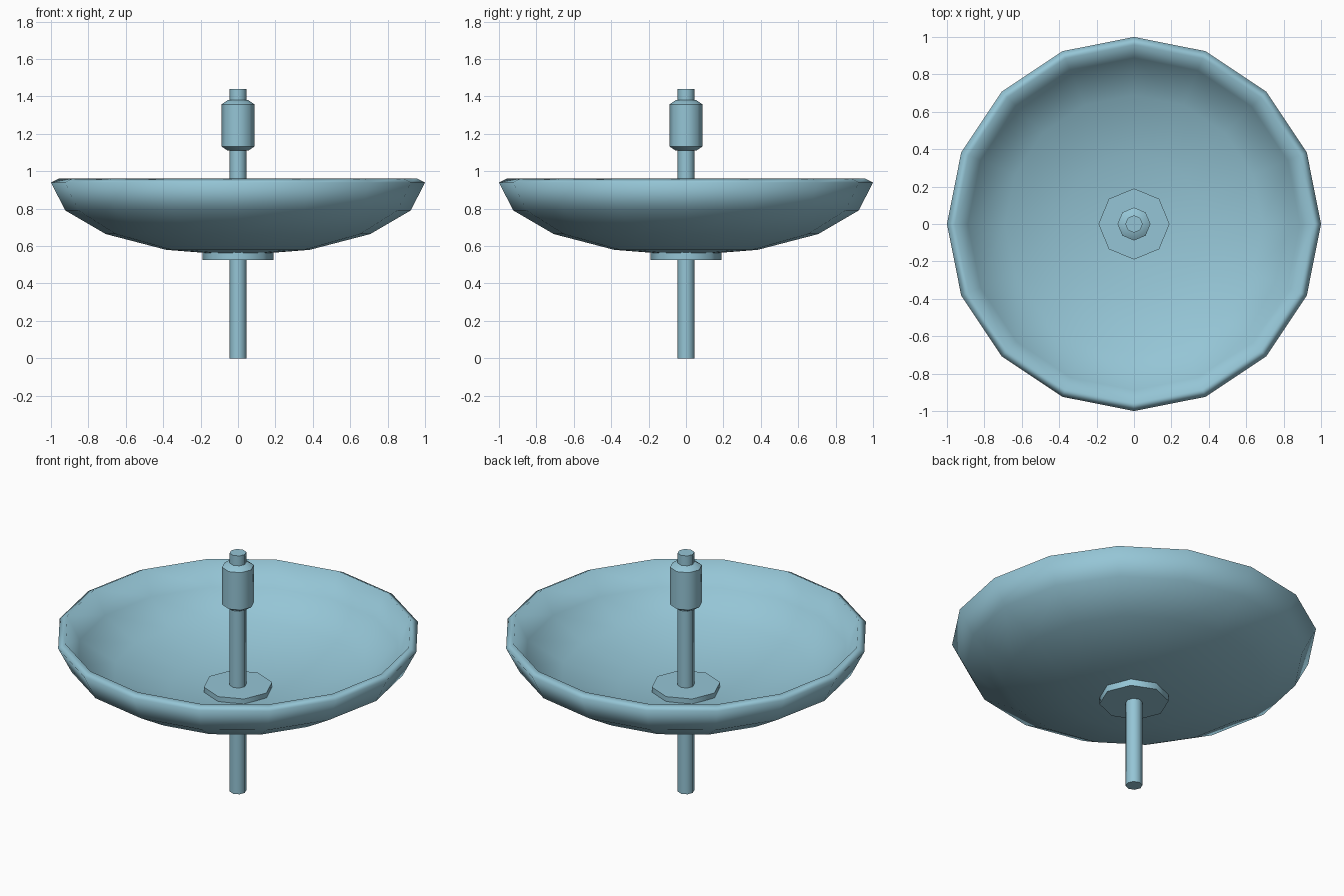
import bpy, math

if "Cube" in bpy.data.objects:
    bpy.data.objects.remove(bpy.data.objects["Cube"])

def lathe(name, profile, sides, angle):
    """Revolve (radius, z) points, bottom to top, about the z axis."""
    verts, rings, faces = [], [], []
    for r, z in profile:
        n = 1 if r == 0 else sides
        rings.append([len(verts) + i for i in range(n)])
        for i in range(n):
            a = 2 * math.pi * i / sides
            verts.append((r * math.cos(a), r * math.sin(a), z))
    for lo, hi in zip(rings, rings[1:]):
        for i in range(sides):
            j = (i + 1) % sides
            if len(lo) == 1:
                faces.append((lo[0], hi[j], hi[i]))
            elif len(hi) == 1:
                faces.append((lo[i], lo[j], hi[0]))
            else:
                faces.append((lo[i], lo[j], hi[j], hi[i]))
    mesh = bpy.data.meshes.new(name)
    mesh.from_pydata(verts, [], faces)
    obj = bpy.data.objects.new(name, mesh)
    bpy.context.collection.objects.link(obj)
    mat = bpy.data.materials.get("pale_blue") or bpy.data.materials.new("pale_blue")
    mat.diffuse_color = (0.30, 0.56, 0.67, 1)
    mat.use_nodes = True
    mat.node_tree.nodes["Principled BSDF"].inputs["Base Color"].default_value = mat.diffuse_color
    mesh.materials.append(mat)
    bpy.ops.object.select_all(action='DESELECT')
    obj.select_set(True)
    bpy.context.view_layer.objects.active = obj
    bpy.ops.object.shade_smooth_by_angle(angle=math.radians(angle))
    return obj

# Shallow dish: lower half of a flattened sphere, thickened inwards
steps = [k * math.pi / 8 for k in range(5)]
dish = lathe("dish", [(math.sin(a), 0.94 - 0.39 * math.cos(a)) for a in steps], 16, 50)
shell = dish.modifiers.new("thickness", 'SOLIDIFY')
shell.thickness = 0.048
shell.offset = -1

# Central rod through the dish
lathe("rod", [(0, 0), (0.046, 0), (0.046, 1.44), (0, 1.44)], 8, 48)

# Hub plate clamping the dish to the rod
lathe("hub", [(0, 0.525), (0.19, 0.525), (0.19, 0.642), (0, 0.642)], 8, 48)

# Receiver with chamfered ends near the top of the rod
lathe("receiver", [(0, 1.11), (0.055, 1.11), (0.088, 1.132), (0.088, 1.358),
                   (0.055, 1.38), (0, 1.38)], 8, 48)
